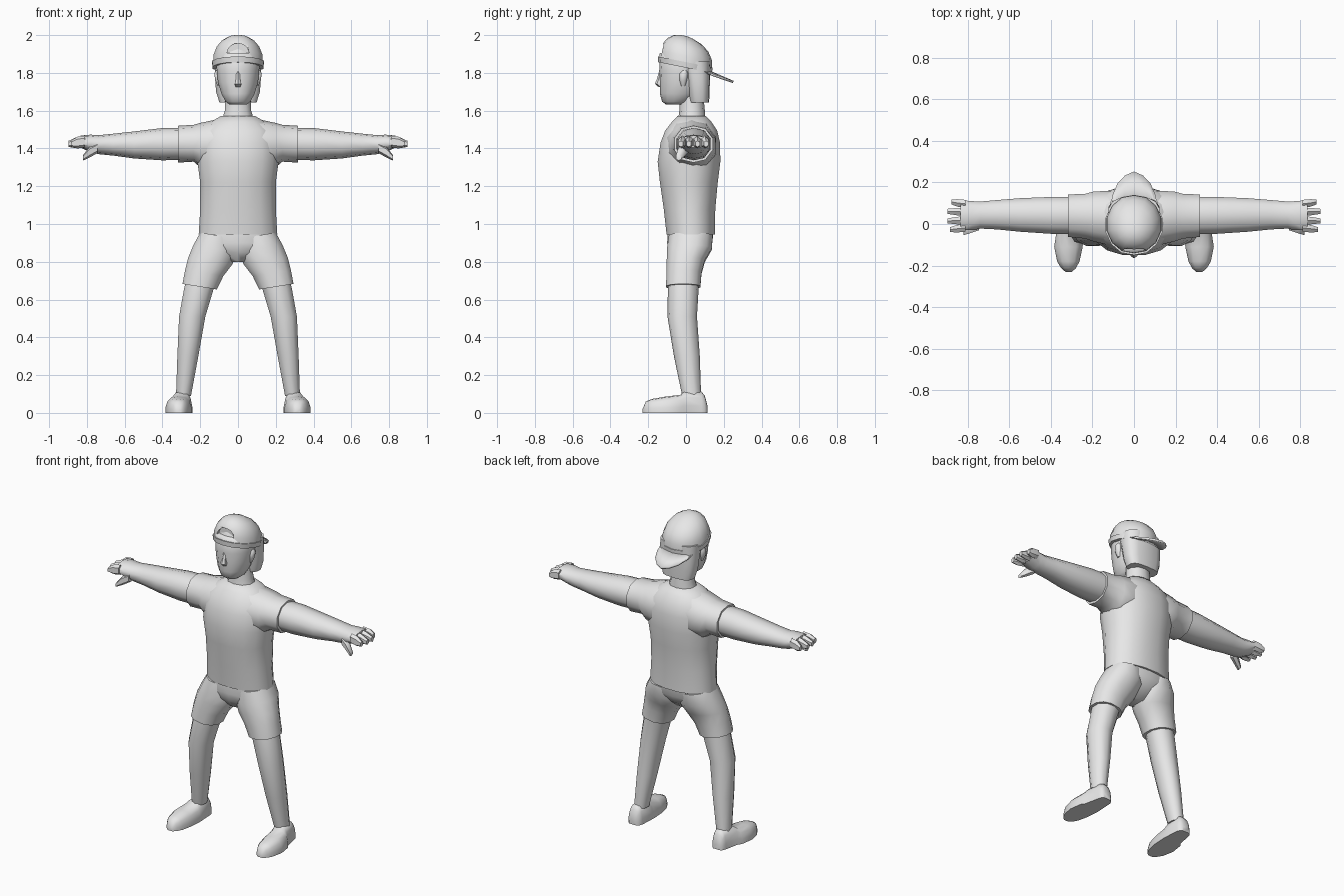
import bpy, bmesh, math

grey = bpy.data.materials.new("light_grey")
grey.diffuse_color = (0.8, 0.8, 0.8, 1)


def finish(name, bm, mirror=False, angle=50):
    """Turn a bmesh into a shaded object, optionally mirrored left to right."""
    bmesh.ops.recalc_face_normals(bm, faces=bm.faces)
    me = bpy.data.meshes.new(name)
    bm.to_mesh(me)
    bm.free()
    me.materials.append(grey)
    ob = bpy.data.objects.new(name, me)
    bpy.context.collection.objects.link(ob)
    bpy.ops.object.select_all(action='DESELECT')
    ob.select_set(True)
    bpy.context.view_layer.objects.active = ob
    bpy.ops.object.shade_smooth_by_angle(angle=math.radians(angle))
    if mirror:
        m = ob.modifiers.new("mirror", 'MIRROR')
        m.use_mirror_merge = False
    return ob


def loft(name, axis, rings, n=12, power=0.9, mirror=False, tilt=(0, 0), floor=None):
    """Skin rounded rings (position, a0, a1, b0, b1) stacked along an axis.
    tilt shears z rings by their x and y offset."""
    bm = bmesh.new()
    loops = []
    for p, a0, a1, b0, b1 in rings:
        loop = []
        for i in range(n):
            t = 2 * math.pi * (i + 0.5) / n
            c, s = math.cos(t), math.sin(t)
            k = math.cos(math.pi / n)      # make the flats reach the full width
            da = math.copysign(min(1, abs(c) / k) ** power, c) * (a1 - a0) / 2
            db = math.copysign(min(1, abs(s) / k) ** power, s) * (b1 - b0) / 2
            a, b = (a0 + a1) / 2 + da, (b0 + b1) / 2 + db
            if axis == 'z':
                co = (a, b, p + tilt[0] * da + tilt[1] * db)
            elif axis == 'x':
                co = (p, a, b)
            else:
                co = (a, p, b)
            if floor is not None:
                co = (co[0], co[1], max(floor, co[2]))
            loop.append(bm.verts.new(co))
        loops.append(loop)
    for lo, hi in zip(loops, loops[1:]):
        for i in range(n):
            j = (i + 1) % n
            bm.faces.new((lo[i], lo[j], hi[j], hi[i]))
    bm.faces.new(loops[0])
    bm.faces.new(loops[-1])
    return finish(name, bm, mirror)


# Shirt body and sleeves
loft("shirt_body", 'z', [
    (0.945, -0.208, 0.208, -0.103, 0.153), (1.08, -0.2, 0.2, -0.118, 0.155),
    (1.22, -0.2, 0.2, -0.138, 0.168), (1.33, -0.215, 0.215, -0.15, 0.182),
    (1.43, -0.215, 0.215, -0.135, 0.18), (1.495, -0.195, 0.195, -0.11, 0.165),
    (1.54, -0.145, 0.145, -0.075, 0.135), (1.572, -0.09, 0.09, -0.045, 0.105)], n=16)
loft("sleeve", 'x', [
    (0.06, -0.1, 0.15, 1.3, 1.56), (0.13, -0.1, 0.16, 1.28, 1.55),
    (0.2, -0.082, 0.155, 1.3, 1.535), (0.235, -0.07, 0.145, 1.33, 1.525),
    (0.318, -0.062, 0.142, 1.325, 1.52)], n=10, power=1, mirror=True)

# Arms and hands
loft("arm", 'x', [
    (0.28, -0.05, 0.13, 1.34, 1.51), (0.4, -0.047, 0.13, 1.337, 1.508),
    (0.55, -0.037, 0.124, 1.347, 1.49), (0.66, -0.026, 0.115, 1.362, 1.478),
    (0.74, -0.022, 0.108, 1.37, 1.47), (0.78, -0.03, 0.11, 1.38, 1.473),
    (0.835, -0.03, 0.115, 1.405, 1.468)], n=10, power=1, mirror=True)
for i, y in enumerate((0.097, 0.058, 0.018, -0.018)):
    tip = (0.878, 0.898, 0.897, 0.885)[i]
    spread = (i - 1.5) * -0.006
    loft("finger_%d" % (i + 1), 'x', [
        (0.81, y - 0.019, y + 0.019, 1.405, 1.468),
        (0.85, y - 0.018 + spread / 2, y + 0.018 + spread / 2, 1.4, 1.462),
        (tip, y - 0.012 + spread, y + 0.012 + spread, 1.408, 1.44)],
        n=6, power=1, mirror=True)
loft("thumb", 'x', [
    (0.745, -0.03, 0.02, 1.375, 1.43), (0.785, -0.043, -0.003, 1.352, 1.41),
    (0.82, -0.054, -0.024, 1.336, 1.365)], n=6, power=1, mirror=True)

# Shorts: hips plus two flared legs
loft("shorts_hips", 'z', [
    (0.97, -0.195, 0.195, -0.095, 0.145), (0.9, -0.215, 0.215, -0.1, 0.14),
    (0.85, -0.16, 0.16, -0.09, 0.11), (0.8, -0.05, 0.05, -0.05, 0.05)], n=14)
loft("shorts_leg", 'z', [
    (0.94, 0.02, 0.2, -0.09, 0.14), (0.87, 0.005, 0.236, -0.1, 0.138),
    (0.805, 0.03, 0.263, -0.102, 0.1), (0.74, 0.078, 0.28, -0.104, 0.082),
    (0.668, 0.112, 0.294, -0.105, 0.076)], n=12, mirror=True, tilt=(0.16, 0))

# Bare legs down to the ankles
loft("leg", 'z', [
    (0.74, 0.1, 0.265, -0.095, 0.07), (0.66, 0.128, 0.285, -0.096, 0.067),
    (0.51, 0.173, 0.312, -0.098, 0.058), (0.3, 0.21, 0.321, -0.064, 0.073),
    (0.09, 0.249, 0.328, -0.02, 0.08)], n=10, power=1, mirror=True)

# Shoes: rounded rings along the foot, flattened on the ground
loft("shoe", 'y', [
    (0.113, 0.27, 0.32, -0.04, 0.04), (0.1, 0.255, 0.332, -0.09, 0.09),
    (0.082, 0.248, 0.337, -0.113, 0.113), (-0.01, 0.243, 0.357, -0.113, 0.113),
    (-0.03, 0.242, 0.372, -0.096, 0.096), (-0.11, 0.247, 0.384, -0.086, 0.086),
    (-0.18, 0.262, 0.37, -0.074, 0.074), (-0.213, 0.28, 0.35, -0.06, 0.06),
    (-0.23, 0.298, 0.33, -0.02, 0.02)], n=14, power=0.75, mirror=True, floor=0)

# Neck and head
loft("neck", 'z', [
    (1.55, -0.085, 0.085, -0.042, 0.102), (1.6, -0.07, 0.07, -0.035, 0.1),
    (1.7, -0.065, 0.065, -0.035, 0.09)], n=10, power=1)
loft("head", 'z', [
    (1.632, -0.045, 0.045, -0.105, -0.02), (1.648, -0.066, 0.066, -0.127, 0.03),
    (1.69, -0.088, 0.088, -0.138, 0.07), (1.75, -0.106, 0.106, -0.138, 0.09),
    (1.81, -0.112, 0.112, -0.142, 0.1), (1.87, -0.115, 0.115, -0.138, 0.11),
    (1.93, -0.09, 0.09, -0.105, 0.09)], n=14, power=1)
loft("nose", 'z', [
    (1.725, -0.012, 0.012, -0.145, -0.11), (1.742, -0.018, 0.018, -0.165, -0.11),
    (1.765, -0.012, 0.012, -0.155, -0.11), (1.81, -0.008, 0.008, -0.142, -0.11)],
    n=6, power=1)
loft("ear", 'z', [
    (1.73, 0.09, 0.108, -0.025, -0.005), (1.76, 0.09, 0.12, -0.034, 0.005),
    (1.795, 0.09, 0.126, -0.034, 0.01), (1.812, 0.09, 0.118, -0.02, 0.005)],
    n=8, power=1, mirror=True)

# Hair at the back of the head
loft("hair", 'z', [
    (1.642, -0.098, 0.098, 0.02, 0.122), (1.7, -0.116, 0.116, 0.01, 0.125),
    (1.78, -0.122, 0.122, -0.005, 0.127), (1.86, -0.122, 0.122, -0.04, 0.13)],
    n=14, power=0.7)

# Backwards cap: dome, band and brim
cap = loft("cap_dome", 'z', [
    (1.835, -0.132, 0.132, -0.142, 0.136), (1.89, -0.13, 0.13, -0.138, 0.138),
    (1.935, -0.112, 0.112, -0.122, 0.118), (1.968, -0.085, 0.085, -0.098, 0.082),
    (1.99, -0.05, 0.05, -0.066, 0.036), (1.998, -0.02, 0.02, -0.035, 0.005)],
    n=14, power=1, tilt=(0, -0.18))
loft("cap_band", 'z', [
    (1.828, -0.134, 0.134, -0.147, 0.138), (1.858, -0.137, 0.137, -0.149, 0.14)],
    n=14, power=1, tilt=(0, -0.2))

# Half-round opening above the band
bm = bmesh.new()
arch = [(0.058 * math.cos(math.pi * i / 10), 1.905 + 0.05 * math.sin(math.pi * i / 10))
        for i in range(11)]
front = bm.faces.new([bm.verts.new((x, -0.2, z)) for x, z in arch])
out = bmesh.ops.extrude_face_region(bm, geom=[front])
bmesh.ops.translate(bm, vec=(0, 0.093, 0),
                    verts=[v for v in out["geom"] if isinstance(v, bmesh.types.BMVert)])
cutter = finish("opening_cutter", bm)
cutter.hide_render = True
cutter.hide_set(True)
cut = cap.modifiers.new("opening", 'BOOLEAN')
cut.operation, cut.object, cut.solver = 'DIFFERENCE', cutter, 'EXACT'

# Brim drooping down behind the head
bm = bmesh.new()
rows = []
for r in (0.0, 0.5, 1.0):
    row = []
    for i in range(9):
        t = math.pi * i / 8
        x = (0.118 - 0.006 * r) * math.cos(t)
        y = 0.05 + (0.07 + 0.11 * r) * math.sin(t) ** 0.8 + 0.02 * r * (1 - abs(math.cos(t)))
        row.append(bm.verts.new((x, y, 1.838 - 0.43 * (y - 0.05) - 0.9 * x * x)))
    rows.append(row)
for a, b in zip(rows, rows[1:]):
    for i in range(8):
        bm.faces.new((a[i], a[i + 1], b[i + 1], b[i]))
bmesh.ops.remove_doubles(bm, verts=bm.verts, dist=0.0005)
brim = finish("cap_brim", bm)
sol = brim.modifiers.new("thickness", 'SOLIDIFY')
sol.thickness, sol.offset = 0.012, 0
